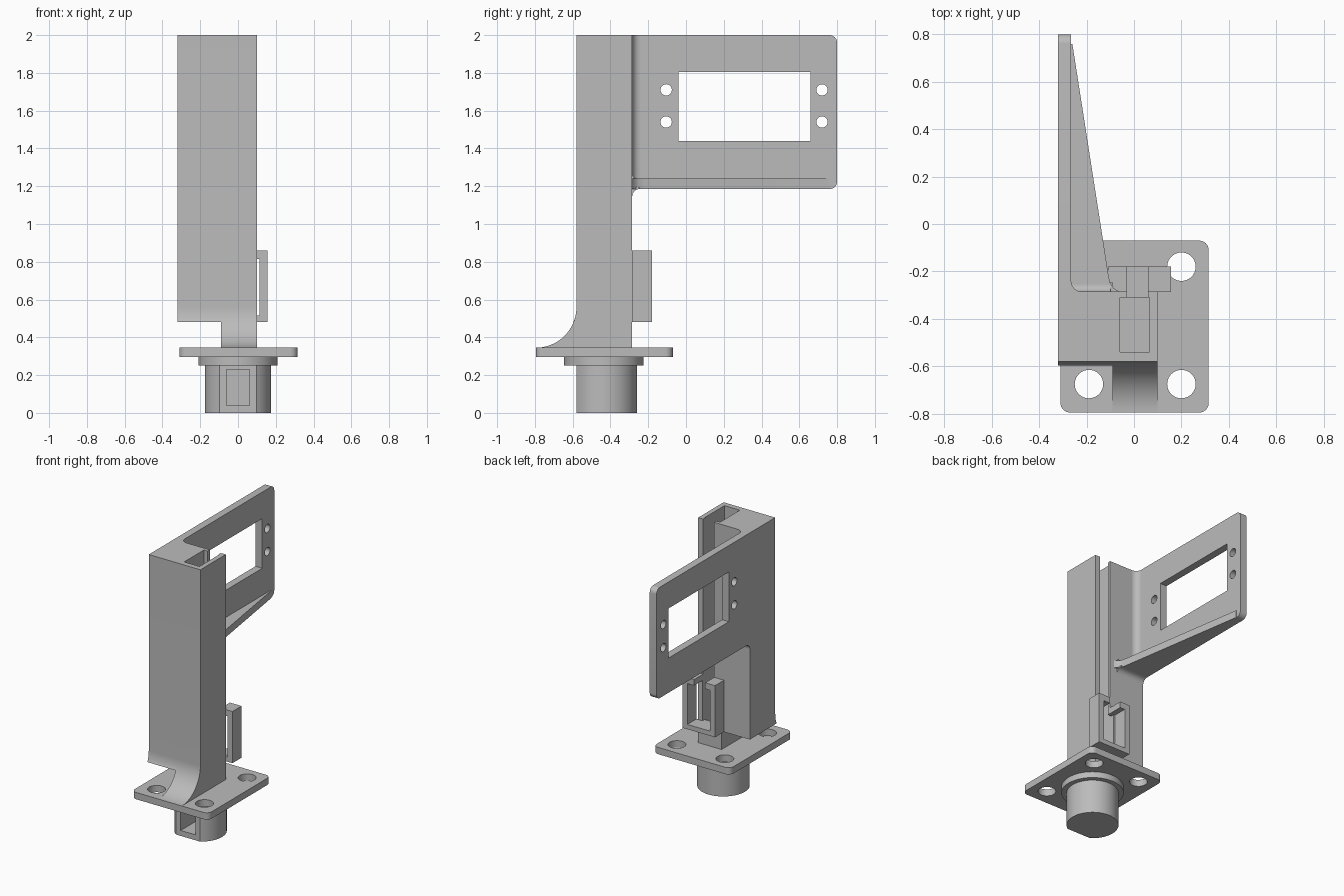
import bpy, bmesh, math
from mathutils import Vector

cube = bpy.data.objects.get("Cube")
if cube:
    bpy.data.objects.remove(cube, do_unlink=True)

grey = bpy.data.materials.new("plain_grey")
grey.use_nodes = True
grey.diffuse_color = (0.5, 0.5, 0.5, 1)
grey.node_tree.nodes["Principled BSDF"].inputs["Base Color"].default_value = (0.5, 0.5, 0.5, 1)


def arc(u, v, r, start, end, steps=12):
    """Points on an arc, angles in degrees."""
    angles = [math.radians(start + (end - start) * i / steps) for i in range(steps + 1)]
    return [(u + r * math.cos(a), v + r * math.sin(a)) for a in angles]


def circle(u, v, r, n=40):
    return arc(u, v, r, 0, 360, n)[:-1]


def rect(u0, u1, v0, v1):
    return [(u0, v0), (u1, v0), (u1, v1), (u0, v1)]


def fillet(u, v, r, su=1, sv=1):
    """Concave filler in the corner (u, v), opening towards su, sv."""
    curve = [(u + su * a, v + sv * b) for a, b in arc(r, r, r, 270, 180, 8)]
    e = 0.01
    return [(u - su * e, v - sv * e), (u + su * r, v - sv * e)] + curve + [(u - su * e, v + sv * r)]


def extrude(name, points, axis, low, high):
    """Solid from a profile in the plane across the axis."""
    place = {"x": lambda u, v, w: (w, u, v),
             "y": lambda u, v, w: (u, w, v),
             "z": lambda u, v, w: (u, v, w)}[axis]
    bm = bmesh.new()
    face = bm.faces.new([bm.verts.new(place(u, v, low)) for u, v in points])
    moved = bmesh.ops.extrude_face_region(bm, geom=[face])["geom"]
    bmesh.ops.translate(bm, vec=Vector(place(0, 0, high - low)),
                        verts=[g for g in moved if isinstance(g, bmesh.types.BMVert)])
    bmesh.ops.recalc_face_normals(bm, faces=bm.faces)
    mesh = bpy.data.meshes.new(name)
    bm.to_mesh(mesh)
    bm.free()
    mesh.materials.append(grey)
    obj = bpy.data.objects.new(name, mesh)
    bpy.context.collection.objects.link(obj)
    return obj


def cut(obj, points, axis, low, high):
    """Remove an extruded profile from a part."""
    cutter = extrude("cutter", points, axis, low, high)
    cutter.hide_render = True
    mod = obj.modifiers.new("cut", "BOOLEAN")
    mod.operation = "DIFFERENCE"
    mod.solver = "EXACT"
    mod.object = cutter
    bpy.context.view_layer.objects.active = obj
    bpy.ops.object.modifier_apply(modifier=mod.name)
    bpy.data.objects.remove(cutter, do_unlink=True)


parts = []
CY = -0.435                                 # socket centre in y
channel = rect(-0.06, 0.065, -0.54, -0.31)  # wire channel section

# Round socket with a flat front
flat = math.degrees(math.asin(0.145 / 0.175))
socket = extrude("socket", arc(0, CY, 0.175, -flat, 180 + flat, 48), "z", 0, 0.27)
cut(socket, rect(-0.06, 0.06, 0.04, 0.23), "y", -0.7, -0.5)
collar = extrude("socket_collar", circle(0, CY, 0.21, 64), "z", 0.25, 0.3)

# Base plate with rounded corners and four screw holes
x0, x1, y0, y1, r = -0.31, 0.315, -0.795, -0.07, 0.04
outline = (arc(x1 - r, y1 - r, r, 0, 90, 8) + arc(x0 + r, y1 - r, r, 90, 180, 8)
           + arc(x0 + r, y0 + r, r, 180, 270, 8) + arc(x1 - r, y0 + r, r, 270, 360, 8))
base = extrude("base_plate", outline, "z", 0.295, 0.345)
for x in (-0.19, 0.2):
    for y in (-0.675, -0.18):
        cut(base, circle(x, y, 0.06), "z", 0.2, 0.5)

# Column: full-height side with curved foot, and the raised wide side
sweep = arc(-0.795, 0.56, 0.215, 270, 360, 24)
column = extrude("column", sweep + [(-0.58, 2), (-0.285, 2), (-0.285, 0.345)], "x", -0.09, 0.1)
raised = [p for p in sweep if p[1] > 0.485]
side = extrude("column_side", [(-0.597, 0.48)] + raised
               + [(-0.58, 2), (-0.285, 2), (-0.285, 0.48)], "x", -0.32, -0.09)

# Wire channel through column, plate and socket, with a slit at the back
for part in (column, base, collar, socket):
    cut(part, channel, "z", 0.04, 2.1)
cut(column, rect(-0.03, 0.06, 0.515, 2.1), "y", -0.33, -0.2)
cut(column, rect(-0.06, 0.065, 0.515, 0.815), "y", -0.33, -0.2)

# Connector frame behind the column, notched on top
frame = extrude("connector_frame", rect(-0.11, 0.155, 0.48, 0.86), "y", -0.286, -0.18)
cut(frame, rect(-0.07, 0.115, 0.515, 0.815), "y", -0.4, -0.1)
cut(frame, rect(-0.03, 0.06, 0.7, 0.9), "y", -0.4, -0.1)

# Mounting panel with a window and four small holes
panel = extrude("mounting_panel", [(-0.286, 1.185)] + arc(0.76, 1.225, 0.04, 270, 360, 8)
                + arc(0.76, 1.96, 0.04, 0, 90, 8) + [(-0.286, 2)], "x", -0.32, -0.265)
cut(panel, rect(-0.04, 0.66, 1.44, 1.805), "x", -0.5, 0)
for y in (-0.105, 0.72):
    for z in (1.54, 1.71):
        cut(panel, circle(y, z, 0.03, 28), "x", -0.5, 0)

# Tapered rib under the panel, flaring into the column
rib = extrude("panel_rib", [(-0.27, 0.76), (-0.26, 0.76), (-0.107, -0.22), (-0.1, -0.25),
                            (-0.085, -0.272), (-0.06, -0.286), (-0.27, -0.286)],
              "z", 1.185, 1.24)

# Blends where panel and rib meet the column
blends = [extrude("panel_blend", fillet(-0.265, -0.285, 0.045), "z", 1.2, 2),
          extrude("rib_upper_blend", fillet(-0.285, 1.24, 0.03), "x", -0.27, -0.1),
          extrude("rib_lower_blend", fillet(-0.285, 1.185, 0.04, 1, -1), "x", -0.32, -0.09)]

# Smooth the curved surfaces, keep hard edges
parts = [socket, collar, base, column, side, frame, panel, rib] + blends
bpy.ops.object.select_all(action="DESELECT")
for part in parts:
    part.select_set(True)
bpy.context.view_layer.objects.active = column
bpy.ops.object.shade_smooth_by_angle(angle=math.radians(30))
